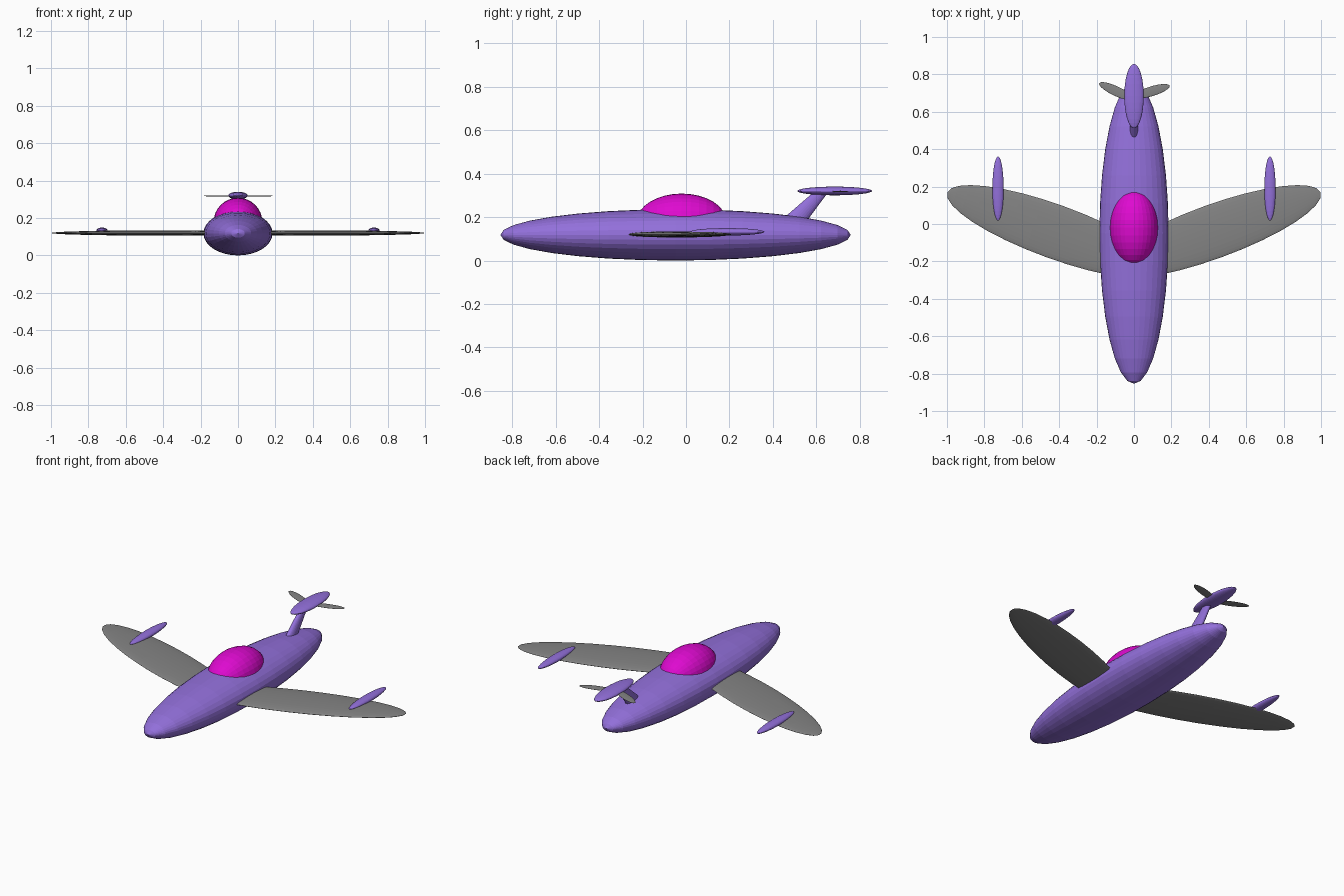
import bpy
import math

if "Cube" in bpy.data.objects:
    bpy.data.objects.remove(bpy.data.objects["Cube"])


def srgb(r, g, b):
    def lin(c):
        c /= 255
        return c / 12.92 if c <= 0.04045 else ((c + 0.055) / 1.055) ** 2.4
    return (lin(r), lin(g), lin(b), 1.0)


def material(name, rgb):
    m = bpy.data.materials.new(name)
    m.diffuse_color = srgb(*rgb)
    m.use_nodes = True
    m.node_tree.nodes["Principled BSDF"].inputs["Base Color"].default_value = m.diffuse_color
    return m


purple = material("purple", (147, 112, 219))
magenta = material("magenta", (222, 10, 208))
grey = material("grey", (132, 132, 132))


def ellipsoid(name, centre, radii, mat, turn=0.0):
    """Faceted ellipsoid with its poles along y, turned about z (degrees)."""
    bpy.ops.mesh.primitive_uv_sphere_add(segments=32, ring_count=16, radius=1)
    ob = bpy.context.object
    ob.name = name
    rx, ry, rz = radii
    t = math.radians(turn)
    for v in ob.data.vertices:
        x, y, z = v.co
        x, y, z = x * rx, z * ry, -y * rz      # poles moved from z to y
        v.co = (x * math.cos(t) - y * math.sin(t),
                x * math.sin(t) + y * math.cos(t), z)
    ob.location = centre
    ob.data.materials.append(mat)
    return ob


# Body and canopy
ellipsoid("fuselage", (0, -0.048, 0.118), (0.185, 0.806, 0.118), purple)
ellipsoid("canopy", (0, -0.02, 0.18), (0.13, 0.206, 0.128), magenta)

# Swept wings with a pod near each tip
for side, s in (("right", 1), ("left", -1)):
    ellipsoid(side + "_wing", (s * 0.42, -0.042, 0.12),
              (0.144, 0.615, 0.014), grey, turn=s * (20 - 90))
    ellipsoid(side + "_wing_pod", (s * 0.727, 0.19, 0.132),
              (0.03, 0.171, 0.017), purple)

# Leaning, tapered fin with an oval section
n = 24
verts = []
for cy, z, ry, rx in ((0.474, 0.16, 0.066, 0.024), (0.626, 0.32, 0.032, 0.016)):
    for i in range(n):
        a = 2 * math.pi * i / n
        verts.append((rx * math.cos(a), cy + ry * math.sin(a), z))
faces = [(i, (i + 1) % n, n + (i + 1) % n, n + i) for i in range(n)]
faces += [tuple(reversed(range(n))), tuple(range(n, 2 * n))]
mesh = bpy.data.meshes.new("tail_fin")
mesh.from_pydata(verts, [], faces)
mesh.materials.append(purple)
bpy.context.collection.objects.link(bpy.data.objects.new("tail_fin", mesh))

# Pod on top of the fin and small swept tailplanes
ellipsoid("tail_pod", (0, 0.684, 0.32), (0.052, 0.172, 0.02), purple)
ellipsoid("right_tailplane", (0.095, 0.71, 0.318), (0.026, 0.1, 0.003), grey, turn=17 - 90)
ellipsoid("left_tailplane", (-0.095, 0.71, 0.318), (0.026, 0.1, 0.003), grey, turn=90 - 25)
